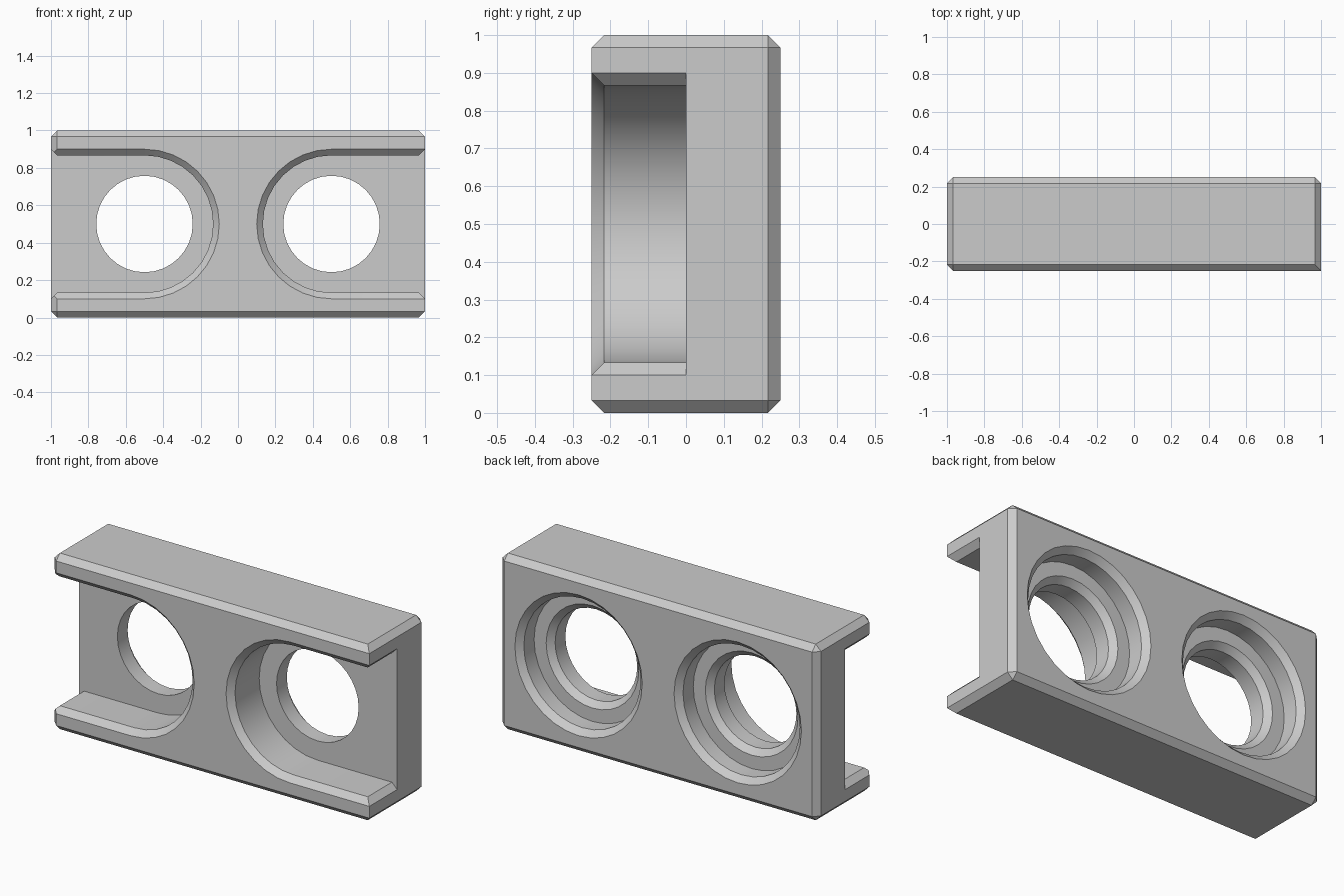
import bpy, bmesh
from math import sin, cos, pi

if "Cube" in bpy.data.objects:
    bpy.data.objects.remove(bpy.data.objects["Cube"])

C = 0.033          # chamfer size
SEG = 32           # sides of a full circle


def make_object(name, bm):
    bmesh.ops.recalc_face_normals(bm, faces=bm.faces[:])
    mesh = bpy.data.meshes.new(name)
    bm.to_mesh(mesh)
    bm.free()
    obj = bpy.data.objects.new(name, mesh)
    bpy.context.collection.objects.link(obj)
    return obj


def loft(name, rings):
    """Skin a list of equal-length point rings and cap both ends."""
    bm = bmesh.new()
    loops = [[bm.verts.new(p) for p in ring] for ring in rings]
    n = len(loops[0])
    for a, b in zip(loops, loops[1:]):
        for i in range(n):
            j = (i + 1) % n
            bm.faces.new((a[i], a[j], b[j], b[i]))
    bm.faces.new(loops[0])
    bm.faces.new(loops[-1])
    return make_object(name, bm)


def circle(side, r, y):
    return [(side * 0.5 + r * cos(2 * pi * i / SEG), y, 0.5 + r * sin(2 * pi * i / SEG))
            for i in range(SEG)]


def slot(side, r, y):
    """Half circle towards the middle, open towards the block's end."""
    half = SEG // 2
    pts = [(0.5 + r * cos(pi / 2 + pi * i / half), y, 0.5 + r * sin(pi / 2 + pi * i / half))
           for i in range(half + 1)]
    pts += [(1.1, y, 0.5 - r), (1.1, y, 0.5 + r)]
    return [(side * x, yy, z) for x, yy, z in pts]


def end_rect(side, x, h):
    return [(side * x, y, 0.5 + z) for y, z in ((-0.3, -h), (0, -h), (0, h), (-0.3, h))]


# Block, chamfered on every edge but the front right upright
bm = bmesh.new()
bmesh.ops.create_cube(bm, size=1)
for v in bm.verts:
    v.co.x *= 2
    v.co.y *= 0.5
    v.co.z += 0.5
edges = [e for e in bm.edges
         if not all(v.co.x > 0.9 and v.co.y < -0.2 for v in e.verts)]
bmesh.ops.bevel(bm, geom=edges, offset=C, offset_type='OFFSET', segments=1,
                profile=0.5, affect='EDGES')
block = make_object("slotted_block", bm)

# Cutters for both sides: front slot, slot end flare, stepped back bore
cutters = []
for s in (-1, 1):
    cutters.append(loft("slot_cutter", [
        slot(s, r, y) for r, y in ((0.45, -0.30), (0.4 - C, -0.25 + C), (0.4 - C, 0))]))
    cutters.append(loft("end_flare_cutter", [
        end_rect(s, 0.9, 0.3), end_rect(s, 1.05, 0.45)]))
    cutters.append(loft("bore_cutter", [
        circle(s, r, y) for r, y in ((0.45, 0.30), (0.4 - C, 0.25 - C), (0.4 - C, 0.125),
                                     (0.258 + C, 0.125), (0.258, 0.125 - C),
                                     (0.258, -0.1))]))

# Cut and clean up
bpy.context.view_layer.objects.active = block
block.select_set(True)
for cutter in cutters:
    cutter.hide_render = True
    mod = block.modifiers.new("cut", 'BOOLEAN')
    mod.operation = 'DIFFERENCE'
    mod.solver = 'EXACT'
    mod.object = cutter
    bpy.ops.object.modifier_apply(modifier=mod.name)
    bpy.data.objects.remove(cutter, do_unlink=True)

bpy.ops.object.shade_smooth_by_angle(angle=pi / 6)
